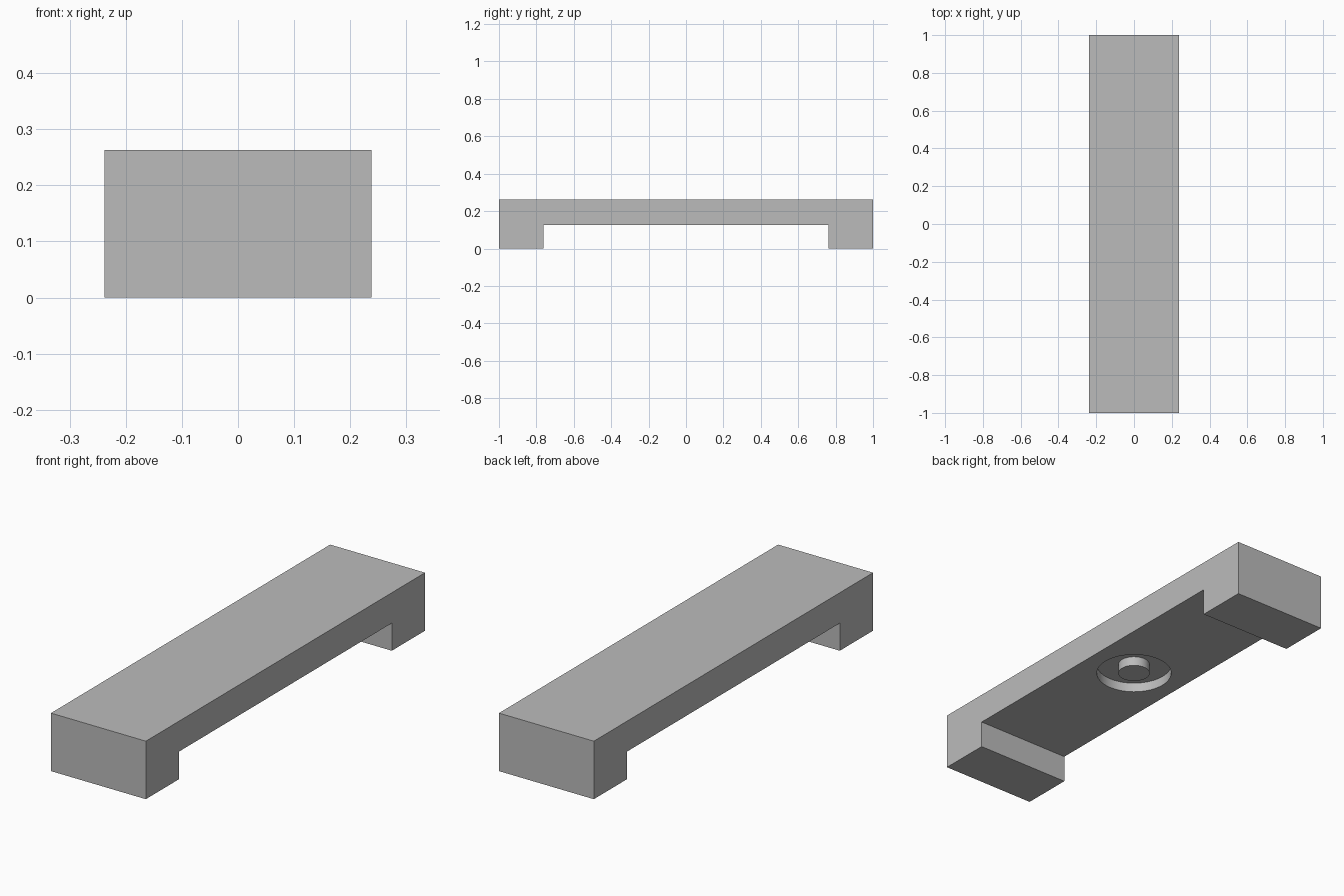
import bpy
import bmesh

if "Cube" in bpy.data.objects:
    bpy.data.objects.remove(bpy.data.objects["Cube"], do_unlink=True)

HALF_WIDTH, HALF_LENGTH, HEIGHT = 0.238, 1.0, 0.263
LEG_INNER, UNDERSIDE = 0.762, 0.125
RECESS_RADIUS, BOSS_RADIUS, DEPTH = 0.164, 0.069, 0.044

grey = bpy.data.materials.new("plain_grey")
grey.use_nodes = True
colour = (0.5, 0.5, 0.5, 1)
grey.diffuse_color = colour
grey.node_tree.nodes["Principled BSDF"].inputs["Base Color"].default_value = colour


def cylinder(name, radius, bottom, top):
    bpy.ops.mesh.primitive_cylinder_add(
        vertices=64, radius=radius, depth=top - bottom,
        location=(0, 0, (bottom + top) / 2))
    obj = bpy.context.object
    obj.name = name
    obj.data.materials.append(grey)
    return obj


# Bridge-shaped body: side profile extruded across the width
half = [(HALF_LENGTH, HEIGHT), (HALF_LENGTH, 0), (LEG_INNER, 0), (LEG_INNER, UNDERSIDE)]
profile = half + [(-y, z) for y, z in reversed(half)]
bm = bmesh.new()
face = bm.faces.new([bm.verts.new((-HALF_WIDTH, y, z)) for y, z in profile])
extruded = bmesh.ops.extrude_face_region(bm, geom=[face])
side = [v for v in extruded["geom"] if isinstance(v, bmesh.types.BMVert)]
bmesh.ops.translate(bm, verts=side, vec=(2 * HALF_WIDTH, 0, 0))
bmesh.ops.recalc_face_normals(bm, faces=bm.faces)
mesh = bpy.data.meshes.new("bridge_body")
bm.to_mesh(mesh)
bm.free()
body = bpy.data.objects.new("bridge_body", mesh)
bpy.context.collection.objects.link(body)
mesh.materials.append(grey)

# Round recess in the underside
cutter = cylinder("recess_cutter", RECESS_RADIUS, UNDERSIDE - DEPTH, UNDERSIDE + DEPTH)
cut = body.modifiers.new("recess", "BOOLEAN")
cut.operation = "DIFFERENCE"
cut.solver = "EXACT"
cut.object = cutter
bpy.ops.object.select_all(action="DESELECT")
body.select_set(True)
bpy.context.view_layer.objects.active = body
bpy.ops.object.modifier_apply(modifier=cut.name)
bpy.data.objects.remove(cutter, do_unlink=True)
bpy.ops.object.shade_smooth_by_angle()

# Central boss, flush with the underside
boss = cylinder("recess_boss", BOSS_RADIUS, UNDERSIDE, UNDERSIDE + DEPTH)
bpy.ops.object.shade_smooth_by_angle()
